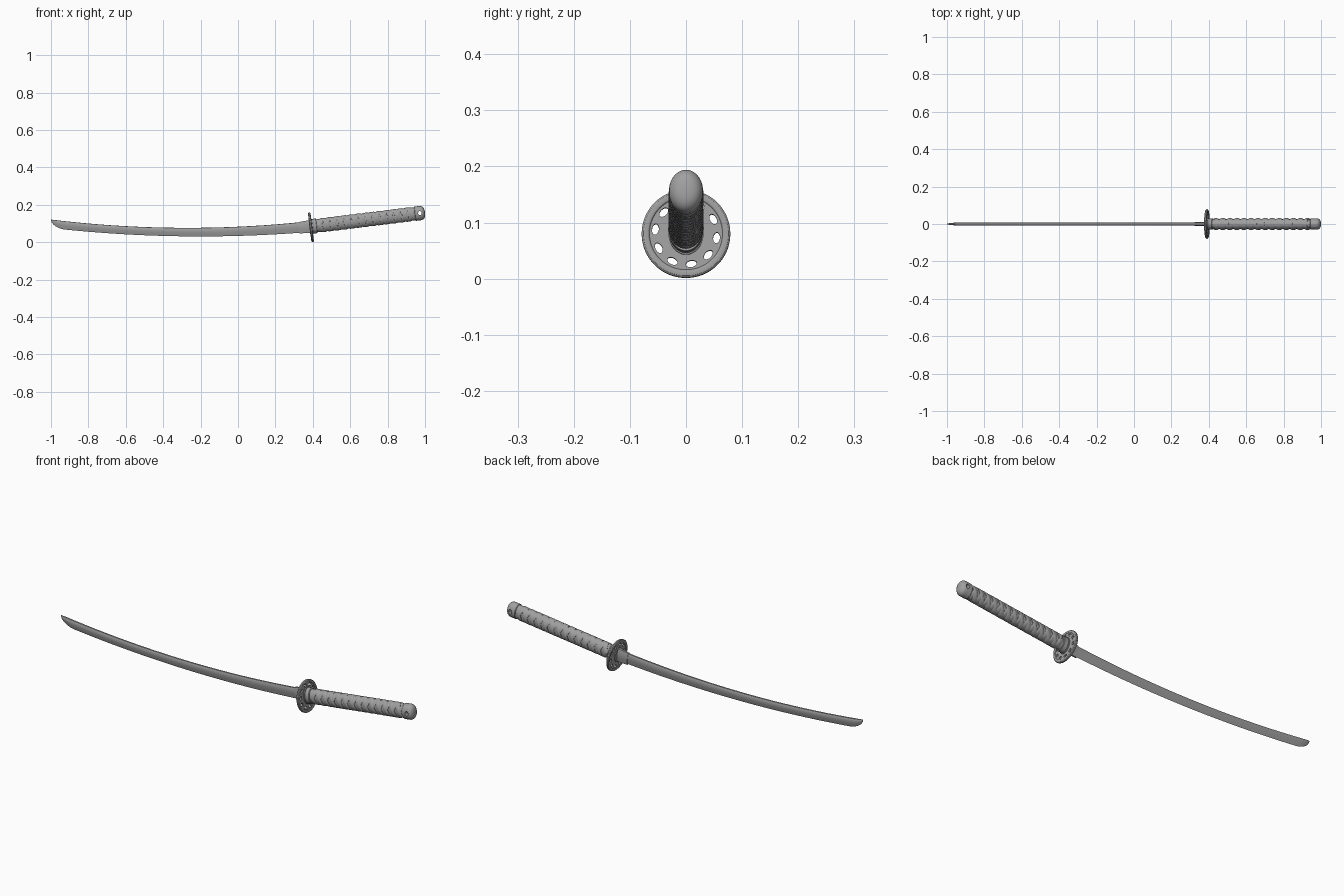
import bpy, bmesh, math
from mathutils import Matrix

if "Cube" in bpy.data.objects:
    bpy.data.objects.remove(bpy.data.objects["Cube"])

# Local frame of guard and handle: +x runs along the tilted grip
FRAME = Matrix.Translation((0.39, 0, 0.08)) @ Matrix.Rotation(math.radians(-7), 4, 'Y')
ZC = 0.004  # grip axis offset from guard centre

STEEL = bpy.data.materials.new("dark_grey")
STEEL.diffuse_color = (0.35, 0.35, 0.35, 1)
STEEL.use_nodes = True
STEEL.node_tree.nodes["Principled BSDF"].inputs["Base Color"].default_value = STEEL.diffuse_color


def finish(name, bm, frame=True, angle=30):
    bmesh.ops.recalc_face_normals(bm, faces=bm.faces)
    me = bpy.data.meshes.new(name)
    bm.to_mesh(me)
    bm.free()
    me.materials.append(STEEL)
    ob = bpy.data.objects.new(name, me)
    bpy.context.collection.objects.link(ob)
    if frame:
        ob.matrix_world = FRAME
    smooth(ob, angle)
    return ob


def smooth(ob, angle=30):
    bpy.ops.object.select_all(action='DESELECT')
    ob.select_set(True)
    bpy.context.view_layer.objects.active = ob
    bpy.ops.object.shade_smooth_by_angle(angle=math.radians(angle))


def loft(bm, rings, caps=True, closed=False):
    vs = [[bm.verts.new(p) for p in r] for r in rings]
    n = len(vs[0])
    pairs = list(zip(vs, vs[1:])) + ([(vs[-1], vs[0])] if closed else [])
    for a, b in pairs:
        for i in range(n):
            j = (i + 1) % n
            bm.faces.new((a[i], a[j], b[j], b[i]))
    if caps and not closed:
        bm.faces.new(vs[0])
        bm.faces.new(vs[-1])


def grip_point(u, t, ry, rz):
    return (u, ry * math.cos(t), ZC + rz * math.sin(t))


def oval(u, ry, rz, n=48):
    return [grip_point(u, 2 * math.pi * i / n, ry, rz) for i in range(n)]


def oval_part(name, stations):
    bm = bmesh.new()
    loft(bm, [oval(*s) for s in stations])
    return finish(name, bm)


def cut(ob, cutter_bm):
    cutter = finish("cutter", cutter_bm)
    cutter.hide_render = True
    mod = ob.modifiers.new("holes", 'BOOLEAN')
    mod.operation, mod.object, mod.solver = 'DIFFERENCE', cutter, 'EXACT'
    bpy.context.view_layer.objects.active = ob
    bpy.ops.object.modifier_apply(modifier=mod.name)
    bpy.data.objects.remove(cutter)
    smooth(ob)


# Blade: curved, with rounded spine and cutting edge, thinning at the tip
def spine_z(x):
    return 0.077 + 0.083 * (x + 0.27) ** 2


def edge_z(x):
    z = 0.031 + 0.07 * (x + 0.2) ** 2
    if x < -0.93:
        k = (-0.93 - x) / 0.07
        z += (spine_z(x) - z) * (1 - math.sqrt(max(0, 1 - k ** 1.7)))
    return z


xs = [-0.9995, -0.997, -0.992, -0.985, -0.975, -0.965, -0.95, -0.94, -0.93]
xs += [-0.93 + 1.31 * i / 40 for i in range(1, 41)]
side = [(0.55, 0.02), (0.85, 0.12), (1, 0.3), (0.9, 0.55)]  # half width, depth below spine
bm = bmesh.new()
rings = []
for x in xs:
    zt, h = spine_z(x), spine_z(x) - edge_z(x)
    w = 0.0075 * min(1, h / 0.042)
    right = [(x, w * y, zt - d * h) for y, d in side]
    left = [(x, -w * y, zt - d * h) for y, d in side[::-1]]
    rings.append([(x, 0, zt)] + right + [(x, 0, zt - h)] + left)
loft(bm, rings)
finish("blade", bm, False, 35)

# Blade collar next to the guard
bm = bmesh.new()
half = [(0.006, 1), (0.011, 0.4), (0.009, -0.3), (0.004, -1)]
loft(bm, [[(u, y * g, 0.005 + z * hh) for y, z in half] + [(u, -y * g, 0.005 + z * hh) for y, z in half[::-1]]
          for u, hh, g in ((-0.064, 0.0305, 0.85), (-0.004, 0.034, 1.1))])
finish("blade_collar", bm)

# Guard: turned disc with raised rim and ten oval piercings
prof = [(-0.004, 0.010), (-0.004, 0.065), (-0.006, 0.067), (-0.007, 0.071), (-0.006, 0.076), (-0.003, 0.079),
        (0.003, 0.079), (0.006, 0.076), (0.007, 0.071), (0.006, 0.067), (0.004, 0.065), (0.004, 0.010)]
bm = bmesh.new()
N = 96
loft(bm, [[(u, r * math.cos(2 * math.pi * i / N), r * math.sin(2 * math.pi * i / N)) for u, r in prof]
          for i in range(N)], closed=True)
guard = finish("guard", bm)
bm = bmesh.new()
for k in range(10):
    a = math.radians(-80 + 36 * k)
    rings = []
    for u in (-0.03, 0.03):
        ring = []
        for i in range(20):
            t = 2 * math.pi * i / 20
            r, s = 0.055 + 0.006 * math.cos(t), 0.0098 * math.sin(t)
            ring.append((u, r * math.cos(a) - s * math.sin(a), r * math.sin(a) + s * math.cos(a)))
        rings.append(ring)
    loft(bm, rings)
cut(guard, bm)

# Washers either side of the guard, and the front ferrule
oval_part("front_washer", [(-0.008, 0.026, 0.038), (-0.003, 0.026, 0.038)])
oval_part("rear_washer", [(0.003, 0.032, 0.042), (0.009, 0.032, 0.042)])
oval_part("ferrule", [(0.008, 0.029, 0.038), (0.010, 0.0305, 0.0395), (0.030, 0.0305, 0.0395), (0.032, 0.029, 0.038)])

# Grip core
RY, RZ = 0.0262, 0.0348
oval_part("grip_core", [(0.02, RY, RZ), (0.59, RY, RZ)])

# Crossed cord wrapping: two strips each way round, knotted up at the side crossings
PITCH = 0.076
U0, U1 = 0.048, 0.550
for d, base in ((1, 0.0032), (-1, 0.0028)):
    for phase in (0, math.pi):
        bm = bmesh.new()
        steps = int((U1 - U0) / PITCH * 36)
        rings = []
        for i in range(steps + 1):
            u = U0 + (U1 - U0) * i / steps
            t = phase + d * 2 * math.pi * (u - U0) / PITCH
            c2 = math.cos(t) ** 2
            lift = base + 0.0018 * c2 * c2
            w = 0.0155 - 0.004 * c2
            rings.append([grip_point(u + o * w, t, RY + h, RZ + h) for o, h in
                          ((-1, -0.002), (-1, lift * 0.4), (-0.6, lift), (0.6, lift), (1, lift * 0.4), (1, -0.002))])
        loft(bm, rings)
        finish("cord_wrap", bm, angle=40)

# Domed pommel with a cross hole
dome = [(0.560, 0.0285, 0.0365), (0.562, 0.0305, 0.0385)]
for i in range(9):
    a = math.radians(i * 85 / 8)
    k = math.cos(a) ** 0.7
    dome.append((0.590 + 0.0245 * math.sin(a), 0.0305 * k, 0.0385 * k))
pommel = oval_part("pommel", dome)
hole = [(0.587 + 0.009 * math.cos(2 * math.pi * i / 24), 0.011 * math.sin(2 * math.pi * i / 24) + ZC)
        for i in range(24)]
for ob in (pommel, bpy.data.objects["grip_core"]):
    bm = bmesh.new()
    loft(bm, [[(u, y, z) for u, z in hole] for y in (-0.06, 0.06)])
    cut(ob, bm)
